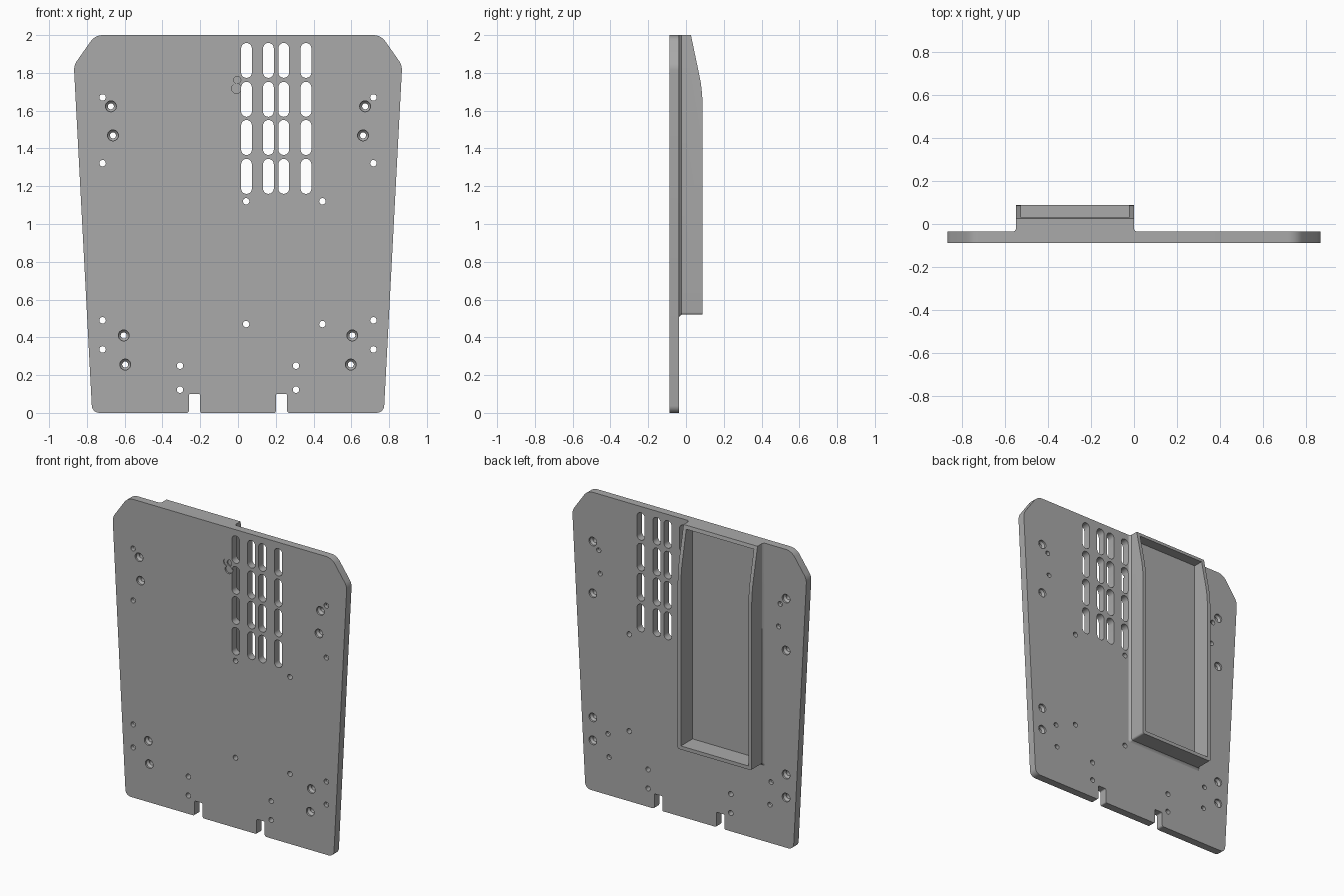
import bpy, bmesh, math
from mathutils import Vector

if "Cube" in bpy.data.objects:
    bpy.data.objects.remove(bpy.data.objects["Cube"])

GREY = (0.4, 0.4, 0.4, 1)
grey = bpy.data.materials.new("plain grey")
grey.use_nodes = True
grey.diffuse_color = GREY
grey.node_tree.nodes["Principled BSDF"].inputs["Base Color"].default_value = GREY

FRONT, BACK, RIM, TOP = -0.088, -0.036, 0.088, 2.0


def loft(bm, sections):
    """Closed solid through matching (x, z) outlines at successive y."""
    rings = [[bm.verts.new((x, y, z)) for x, z in pts] for y, pts in sections]
    n = len(rings[0])
    for a, b in zip(rings, rings[1:]):
        for i in range(n):
            j = (i + 1) % n
            bm.faces.new((a[i], a[j], b[j], b[i]))
    bm.faces.new(rings[0])
    bm.faces.new(rings[-1][::-1])


def circle(x, z, r, n=24):
    return [(x + r * math.cos(math.tau * i / n), z + r * math.sin(math.tau * i / n)) for i in range(n)]


def slot(x, z, w, h, n=10):
    r = w / 2
    pts = []
    for start, cz in ((0, z + h / 2 - r), (math.pi, z - h / 2 + r)):
        for i in range(n + 1):
            a = start + math.pi * i / n
            pts.append((x + r * math.cos(a), cz + r * math.sin(a)))
    return pts


def rounded(corners, steps=6):
    """Round each (x, z, radius) corner of a polygon."""
    pts = []
    for i, (x, z, r) in enumerate(corners):
        p = Vector((x, z))
        if r == 0:
            pts.append((x, z))
            continue
        u = (Vector(corners[i - 1][:2]) - p).normalized()
        v = (Vector(corners[(i + 1) % len(corners)][:2]) - p).normalized()
        half = u.angle(v) / 2
        centre = p + (u + v).normalized() * r / math.sin(half)
        a = p + u * r / math.tan(half) - centre
        b = p + v * r / math.tan(half) - centre
        turn = a.angle_signed(b)
        for k in range(steps + 1):
            t = -turn * k / steps
            c, s = math.cos(t), math.sin(t)
            pts.append((centre.x + a.x * c - a.y * s, centre.y + a.x * s + a.y * c))
    return pts


def make(name, bm):
    bmesh.ops.recalc_face_normals(bm, faces=bm.faces)
    mesh = bpy.data.meshes.new(name)
    bm.to_mesh(mesh)
    bm.free()
    mesh.materials.append(grey)
    ob = bpy.data.objects.new(name, mesh)
    bpy.context.collection.objects.link(ob)
    return ob


def cut(ob, bm, self_overlap=False):
    cutter = make("cutter", bm)
    cutter.hide_render = True
    mod = ob.modifiers.new("cut", "BOOLEAN")
    mod.operation, mod.solver, mod.object = "DIFFERENCE", "EXACT", cutter
    mod.use_self = self_overlap
    bpy.context.view_layer.objects.active = ob
    bpy.ops.object.modifier_apply(modifier="cut")
    bpy.data.objects.remove(cutter)


def smooth(ob):
    bpy.ops.object.select_all(action="DESELECT")
    ob.select_set(True)
    bpy.context.view_layer.objects.active = ob
    bpy.ops.object.shade_smooth_by_angle(angle=math.radians(30))


# Plate with tapered sides, clipped top corners and two bottom notches
left_half = [(0.2, 0, 0.008), (0.2, 0.1, 0.008), (0.26, 0.1, 0.008), (0.26, 0, 0.012),
             (0.772, 0, 0.04), (0.869, 1.84, 0.08), (0.757, TOP, 0.08)]
right_half = [(-x, z, r) for x, z, r in reversed(left_half)]
outline = rounded(left_half + right_half)
bm = bmesh.new()
loft(bm, [(FRONT, outline), (BACK, outline)])
plate = make("back_plate", bm)

# Ventilation slots
bm = bmesh.new()
for x in (0.045, 0.161, 0.242, 0.36):
    for z in (1.866, 1.66, 1.458, 1.252):
        ring = slot(x, z, 0.057, 0.185)
        loft(bm, [(-0.2, ring), (0.1, ring)])

# Plain screw holes
for x, z in [(0.043, 1.12), (0.447, 1.12), (0.043, 0.47), (0.447, 0.47),
             (0.307, 0.25), (0.307, 0.123), (-0.307, 0.25), (-0.307, 0.123)]:
    ring = circle(x, z, 0.017)
    loft(bm, [(-0.2, ring), (0.1, ring)])

# Countersunk holes: slanted pairs open to the front, straight pairs to the back
for side in (-1, 1):
    for x, z in [(0.673, 1.623), (0.662, 1.469), (0.605, 0.41), (0.597, 0.256)]:
        wide, narrow = circle(side * x, z, 0.029), circle(side * x, z, 0.016)
        loft(bm, [(-0.2, wide), (FRONT + 0.012, wide), (FRONT + 0.026, narrow), (0.1, narrow)])
    for z in (1.67, 1.322, 0.49, 0.336):
        wide, narrow = circle(side * 0.717, z, 0.029), circle(side * 0.717, z, 0.017)
        loft(bm, [(-0.2, narrow), (BACK - 0.026, narrow), (BACK - 0.012, wide), (0.1, wide)])
cut(plate, bm)

# Small cluster of shallow round recesses beside the slots
bm = bmesh.new()
for x, z, r, depth in [(-0.018, 1.765, 0.028, 0.006), (-0.004, 1.762, 0.019, 0.014), (-0.008, 1.717, 0.026, 0.01)]:
    ring = circle(x, z, r)
    loft(bm, [(-0.2, ring), (FRONT + depth, ring)])
cut(plate, bm, True)
smooth(plate)

# Open tray on the back: flared foot and straight walls
X0, X1, Z0, WALL = -0.549, 0.0, 0.52, 0.024


def tray_outline(grow):
    return rounded([(X0 - grow, Z0 - grow, 0.012), (X1 + grow, Z0 - grow, 0.012),
                    (X1 + grow, TOP, 0), (X0 - grow, TOP, 0)])


bm = bmesh.new()
loft(bm, [(BACK - 0.01, tray_outline(0.013)), (BACK, tray_outline(0.013)), (BACK + 0.004, tray_outline(0.006)),
          (BACK + 0.013, tray_outline(0)), (RIM, tray_outline(0))])
tray = make("back_tray", bm)

# Hollow the tray down to the plate
bm = bmesh.new()
hollow = [(X0 + WALL, Z0 + WALL), (X1 - WALL, Z0 + WALL), (X1 - WALL, TOP - WALL), (X0 + WALL, TOP - WALL)]
loft(bm, [(-0.07, hollow), (0.2, hollow)])
cut(tray, bm)

# Slope the upper rim back towards the plate
bm = bmesh.new()
slope = [(0.022, 2.02), (0.066, 1.81), (0.079, 1.745), (0.085, 1.69), (0.09, 1.6), (0.2, 1.6), (0.2, 2.02)]
face = bm.faces.new([bm.verts.new((-0.7, y, z)) for y, z in slope])
grown = bmesh.ops.extrude_face_region(bm, geom=[face])["geom"]
bmesh.ops.translate(bm, vec=(0.9, 0, 0), verts=[v for v in grown if isinstance(v, bmesh.types.BMVert)])
cut(tray, bm)
smooth(tray)
